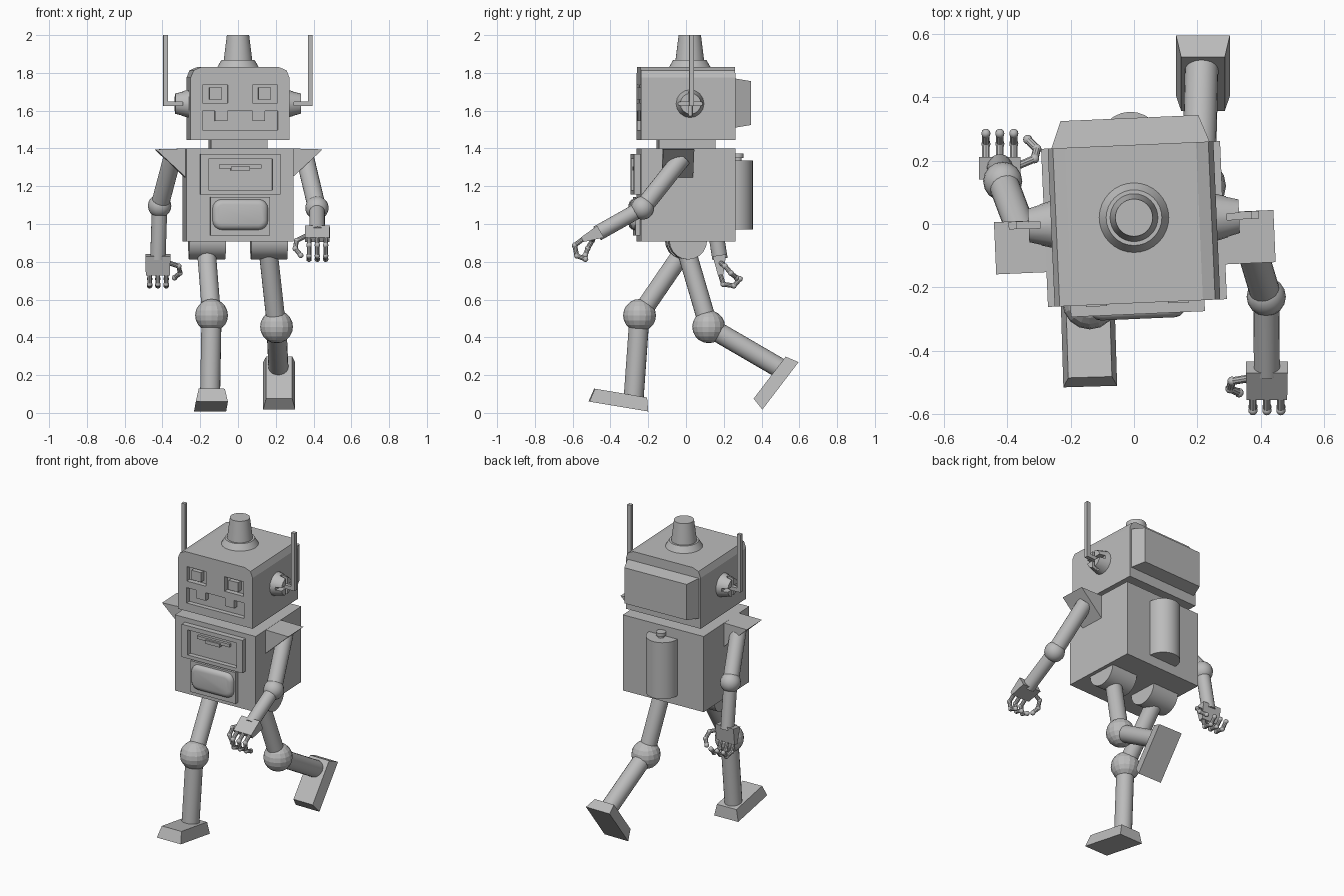
import bpy, bmesh, math
from mathutils import Matrix, Vector

if "Cube" in bpy.data.objects:
    bpy.data.objects.remove(bpy.data.objects["Cube"])

grey = bpy.data.materials.new("plain_grey")
grey.use_nodes = True
COLOUR = (0.5, 0.5, 0.5, 1)
grey.diffuse_color = COLOUR
grey.node_tree.nodes["Principled BSDF"].inputs["Base Color"].default_value = COLOUR

TURN = Matrix.Rotation(math.radians(2.5), 4, "Z")   # slight twist of head and torso
SIDES = (("left", 1), ("right", -1))


def finish(name, bm, matrix=None, smooth=True):
    """Turn a bmesh into a named object."""
    if matrix is not None:
        bm.transform(matrix)
    bmesh.ops.recalc_face_normals(bm, faces=bm.faces[:])
    mesh = bpy.data.meshes.new(name)
    bm.to_mesh(mesh)
    bm.free()
    mesh.materials.append(grey)
    ob = bpy.data.objects.new(name, mesh)
    bpy.context.collection.objects.link(ob)
    if smooth:
        bpy.ops.object.select_all(action="DESELECT")
        ob.select_set(True)
        bpy.context.view_layer.objects.active = ob
        bpy.ops.object.shade_smooth_by_angle(angle=math.radians(35))
    return ob


def frustum(bm, x, y, low, high, taper=(0, 0), shift=0):
    """Box on the z axis whose upper face is drawn in by taper."""
    cube = bmesh.ops.create_cube(bm, size=2)["verts"]
    for v in cube:
        top = v.co.z > 0
        v.co.x *= x - taper[0] * top
        v.co.y = v.co.y * (y - taper[1] * top) + shift * top
        v.co.z = high if top else low


def box(name, x, y, z, matrix=TURN):
    """Box from three (low, high) ranges."""
    bm = bmesh.new()
    bmesh.ops.create_cube(bm, size=1)
    for v in bm.verts:
        v.co = [(r[0] + r[1]) / 2 + c * (r[1] - r[0]) for c, r in zip(v.co, (x, y, z))]
    return finish(name, bm, matrix, False)


def add_rod(bm, a, b, r1, r2=None, sides=20):
    a, b = Vector(a), Vector(b)
    d = b - a
    place = Matrix.Translation((a + b) / 2) @ d.to_track_quat("Z", "Y").to_matrix().to_4x4()
    bmesh.ops.create_cone(bm, cap_ends=True, segments=sides, radius1=r1,
                          radius2=r1 if r2 is None else r2, depth=d.length, matrix=place)


def rod(name, a, b, r1, r2=None, sides=20, matrix=None):
    bm = bmesh.new()
    add_rod(bm, a, b, r1, r2, sides)
    return finish(name, bm, matrix)


def ball(name, centre, r, smooth):
    bm = bmesh.new()
    bmesh.ops.create_uvsphere(bm, u_segments=16, v_segments=10, radius=r)
    finish(name, bm, Matrix.Translation(centre), smooth)


def cut(ob, cutters):
    """Subtract the cutters from an object and delete them."""
    bpy.context.view_layer.objects.active = ob
    for c in cutters:
        c.hide_render = True
        mod = ob.modifiers.new("cut", "BOOLEAN")
        mod.operation, mod.solver, mod.object = "DIFFERENCE", "EXACT", c
        bpy.ops.object.modifier_apply(modifier=mod.name)
        bpy.data.objects.remove(c)


# Head with rounded upper side edges and recessed eyes and mouth
bm = bmesh.new()
frustum(bm, 0.262, 0.25, 1.445, 1.83)
rims = [e for e in bm.edges if all(v.co.z > 1.8 for v in e.verts)
        and abs(e.verts[0].co.x - e.verts[1].co.x) < 0.01]
bmesh.ops.bevel(bm, geom=rims, offset=0.055, segments=2, profile=0.5, affect="EDGES")
head = finish("head", bm, TURN, False)
cutters = [box("mouth_cutter", (-0.2, 0.2), (-0.4, -0.22), (1.497, 1.597))]
for side, s in SIDES:
    cutters.append(box("eye_cutter", (s * 0.132 - 0.067, s * 0.132 + 0.067), (-0.4, -0.22), (1.64, 1.735)))
cut(head, cutters)
for side, s in SIDES:
    box(side + "_eye", (s * 0.13 - 0.033, s * 0.13 + 0.033), (-0.255, -0.21), (1.66, 1.722))
    box(side + "_tooth", (s * 0.1 - 0.033, s * 0.1 + 0.033), (-0.25, -0.21), (1.545, 1.6))

# Box on the back of the head
bm = bmesh.new()
frustum(bm, 0.25, 0.13, 0.25, 0.335, (0.032, 0.014))
finish("head_back_box", bm, TURN @ Matrix.Translation((0, 0, 1.64)) @ Matrix.Rotation(-math.pi / 2, 4, "X"), False)

# Beacon on top
rod("beacon_flange", (0, 0.02, 1.83), (0, 0.02, 1.868), 0.11, 0.088, 32)
rod("beacon", (0, 0.02, 1.865), (0, 0.02, 2.0), 0.076, 0.059, 32)

# Slotted ear bolts and bent aerials
for side, s in SIDES:
    ear = rod(side + "_ear", (s * 0.25, 0.01, 1.637), (s * 0.333, 0.01, 1.637), 0.077, 0.055, 16, TURN)
    out = sorted((s * 0.295, s * 0.4))
    cut(ear, [box("slot_cutter", out, (0, 0.02), (1.5, 1.8)),
              box("slot_cutter", out, (-0.1, 0.12), (1.627, 1.647))])
    box(side + "_aerial_arm", sorted((s * 0.28, s * 0.385)), (0, 0.024), (1.625, 1.649))
    box(side + "_aerial", sorted((s * 0.371, s * 0.396)), (0, 0.024), (1.625, 2.0))

# Neck, torso and hips
box("neck", (-0.15, 0.15), (-0.15, 0.15), (1.38, 1.46))
box("torso", (-0.283, 0.283), (-0.25, 0.25), (0.908, 1.4))
for side, s in SIDES:
    rod(side + "_hip", (s * 0.068, 0, 0.912), (s * 0.26, 0, 0.912), 0.1, matrix=TURN)

# Upper chest panel with slot, lower panel with cushion
panel = box("chest_panel", (-0.212, 0.212), (-0.285, -0.24), (1.157, 1.37))
cut(panel, [box("panel_cutter", (-0.17, 0.17), (-0.4, -0.255), (1.18, 1.343))])
box("chest_slot", (-0.112, 0.113), (-0.272, -0.25), (1.295, 1.315))
box("chest_slot_handle", (-0.05, 0.05), (-0.282, -0.25), (1.283, 1.305))
box("belly_panel", (-0.158, 0.158), (-0.275, -0.24), (0.94, 1.143))
bm = bmesh.new()
frustum(bm, 0.148, 0.082, -0.04, 0.04)
bmesh.ops.bevel(bm, geom=[e for e in bm.edges if abs(e.verts[0].co.z - e.verts[1].co.z) > 0.01],
                offset=0.05, segments=4, profile=0.5, affect="EDGES")
bmesh.ops.bevel(bm, geom=[e for e in bm.edges if all(v.co.z > 0.03 for v in e.verts)],
                offset=0.03, segments=3, profile=0.5, affect="EDGES")
finish("belly_cushion", bm, TURN @ Matrix.Translation((0, -0.26, 1.05)) @ Matrix.Rotation(math.pi / 2, 4, "X"))

# Tank on the back
rod("back_tank", (0, 0.255, 0.97), (0, 0.255, 1.337), 0.1, sides=24, matrix=TURN)
rod("tank_neck", (0, 0.275, 1.33), (0, 0.275, 1.352), 0.02, sides=12, matrix=TURN)
rod("tank_cap", (0, 0.275, 1.35), (0, 0.275, 1.372), 0.03, sides=12, matrix=TURN)

# Wedge shoulders
for side, s in SIDES:
    bm = bmesh.new()
    ends = [[bm.verts.new((s * x, y, z)) for x, z in ((0.27, 1.4), (0.442, 1.395), (0.27, 1.235))]
            for y in (-0.14, 0.025)]
    for ring in ends:
        bm.faces.new(ring)
    for i in range(3):
        j = (i + 1) % 3
        bm.faces.new((ends[0][i], ends[0][j], ends[1][j], ends[1][i]))
    finish(side + "_shoulder", bm, TURN, False)

# Arms: shoulder, elbow and wrist points
ARMS = {"left": ((0.355, -0.02, 1.35), (0.418, -0.23, 1.085), (0.42, -0.47, 0.95)),
        "right": ((-0.345, -0.05, 1.36), (-0.415, 0.135, 1.096), (-0.424, 0.18, 0.815))}
# Hand paths as (across, along, curl)
FINGER = ((0, 0.07, -0.012), (0, 0.135, -0.004), (0, 0.152, 0.05), (0, 0.121, 0.088))
THUMB = ((0.055, 0.02, 0), (0.11, 0.042, 0.02), (0.117, 0.083, 0.045), (0.088, 0.112, 0.07))


def digit(name, path, matrix):
    """Jointed finger: short rods with a ball at each joint."""
    bm = bmesh.new()
    for a, b in zip(path, path[1:]):
        add_rod(bm, a, b, 0.0125, sides=10)
        bmesh.ops.create_uvsphere(bm, u_segments=10, v_segments=6, radius=0.015, matrix=Matrix.Translation(b))
    finish(name, bm, matrix)


for side, s in SIDES:
    shoulder, elbow, wrist = map(Vector, ARMS[side])
    rod(side + "_upper_arm", shoulder, elbow, 0.048)
    ball(side + "_elbow", elbow, 0.062, True)
    rod(side + "_forearm", elbow, wrist, 0.041)
    along = wrist - elbow
    along.x = 0
    along.normalize()
    curl = Vector((0, -along.z, along.y))
    inward = Vector((-s, 0, 0))
    hand = Matrix.Translation(wrist) @ Matrix((inward, along, curl)).transposed().to_4x4()
    # Palm: a wedge thinning towards the fingers
    bm = bmesh.new()
    frustum(bm, 0.066, 0.036, -0.02, 0.085, (0.002, 0.022), -0.01)
    turn_palm = Matrix(((1, 0, 0, 0), (0, 0, 1, 0), (0, 1, 0, 0), (0, 0, 0, 1)))
    finish(side + "_palm", bm, hand @ turn_palm, False)
    for i in range(3):
        offset = (i - 1) * 0.044
        digit(f"{side}_finger_{i + 1}", [Vector(p) + Vector((offset, 0, 0)) for p in FINGER], hand)
    digit(side + "_thumb", [Vector(p) for p in THUMB], hand)

# Legs: hip, knee, ankle, sole centre and toe direction
LEGS = {"left": ((0.155, -0.01, 0.9), (0.204, 0.12, 0.456), (0.214, 0.5, 0.235),
                 (0.218, 0.5, 0.143), (0, -0.607, -0.795)),
        "right": ((-0.17, 0.01, 0.89), (-0.14, -0.246, 0.516), (-0.148, -0.277, 0.08),
                  (-0.143, -0.358, 0.034), (0.03, -0.986, 0.165))}
for side, s in SIDES:
    hip, knee, ankle, sole, toe = map(Vector, LEGS[side])
    rod(side + "_thigh", hip, knee, 0.05)
    ball(side + "_knee", knee, 0.087, False)
    rod(side + "_shin", knee, ankle, 0.053)
    toe.normalize()
    across = toe.cross(Vector((0, toe.z, -toe.y))).normalized()
    up = across.cross(toe)
    foot = Matrix.Translation(sole) @ Matrix((across, toe, up)).transposed().to_4x4()
    bm = bmesh.new()
    frustum(bm, 0.085, 0.158, 0, 0.072, (0.016, 0.018))
    finish(side + "_foot", bm, foot, False)
